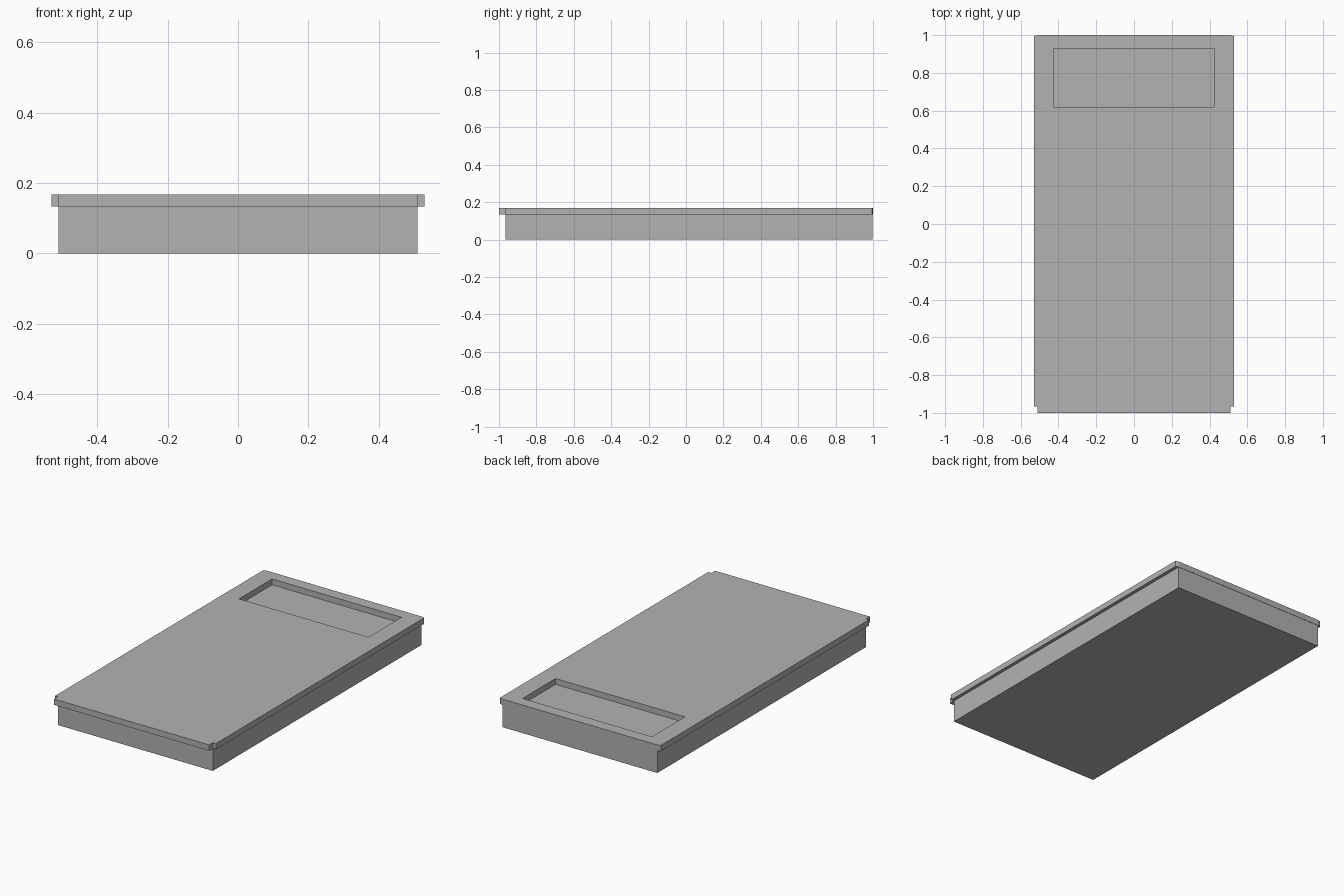
import bpy
import bmesh

cube = bpy.data.objects.get("Cube")
if cube:
    bpy.data.objects.remove(cube, do_unlink=True)

grey = bpy.data.materials.new("mid_grey")
grey.use_nodes = True
colour = (0.448, 0.448, 0.448, 1)
grey.diffuse_color = colour
grey.node_tree.nodes["Principled BSDF"].inputs["Base Color"].default_value = colour


def rectangle(x0, x1, y0, y1):
    return [(x0, y0), (x1, y0), (x1, y1), (x0, y1)]


def slab(name, loops, z0, z1):
    """Extrude an outline, with any further loops as holes."""
    bm = bmesh.new()
    edges = []
    for loop in loops:
        verts = [bm.verts.new((x, y, z0)) for x, y in loop]
        edges += [bm.edges.new((v, verts[i - 1])) for i, v in enumerate(verts)]
    bmesh.ops.triangle_fill(bm, edges=edges, use_beauty=True, normal=(0, 0, 1))
    top = bmesh.ops.extrude_face_region(bm, geom=bm.faces[:], use_keep_orig=True)
    verts = [g for g in top["geom"] if isinstance(g, bmesh.types.BMVert)]
    bmesh.ops.translate(bm, verts=verts, vec=(0, 0, z1 - z0))
    bmesh.ops.recalc_face_normals(bm, faces=bm.faces[:])
    mesh = bpy.data.meshes.new(name)
    bm.to_mesh(mesh)
    bm.free()
    mesh.materials.append(grey)
    obj = bpy.data.objects.new(name, mesh)
    bpy.context.collection.objects.link(obj)
    return obj


BODY_X, LIP_X = 0.51, 0.53
FRONT_Y, LIP_Z, TOP_Z = -0.965, 0.133, 0.168

# Main block, whose top is also the floor of the recess
slab("body", [rectangle(-BODY_X, BODY_X, FRONT_Y, 0.998)], 0, LIP_Z)

# Overhanging lid: notched front corners, slightly clipped back corners
half = [(BODY_X, -1), (BODY_X, FRONT_Y), (LIP_X, FRONT_Y), (LIP_X, 0.994), (BODY_X, 1)]
outline = half + [(-x, y) for x, y in reversed(half)]
recess = rectangle(-0.427, 0.425, 0.62, 0.93)
slab("lid", [outline, recess], LIP_Z, TOP_Z)
